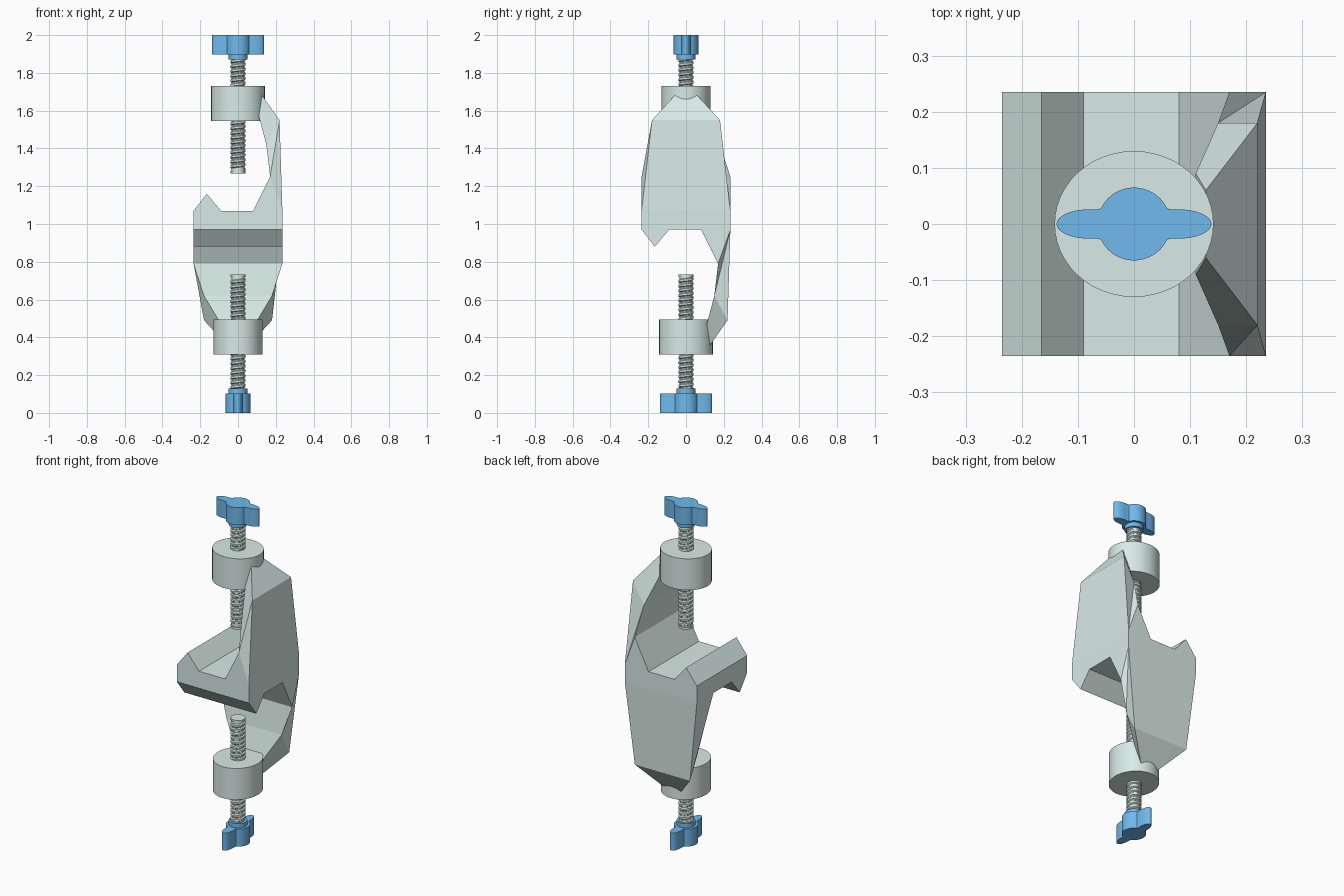
import bpy, bmesh
from math import sin, cos, pi, atan2, hypot
from mathutils import Matrix, Vector

if "Cube" in bpy.data.objects:
    bpy.data.objects.remove(bpy.data.objects["Cube"])


def material(name, rgb):
    m = bpy.data.materials.new(name)
    m.diffuse_color = (*rgb, 1)
    m.use_nodes = True
    m.node_tree.nodes["Principled BSDF"].inputs["Base Color"].default_value = m.diffuse_color
    return m


METAL = material("painted_metal", (0.69, 0.83, 0.79))
BLUE = material("blue_plastic", (0.16, 0.49, 0.84))


def flip(mid):
    """Half turn about the x=y line at height mid: turns an upper part into a lower one."""
    return (Matrix.Translation((0, 0, mid)) @ Matrix.Rotation(pi, 4, Vector((1, 1, 0)))
            @ Matrix.Translation((0, 0, -mid)))


def finish(bm, name, mat, smooth=False):
    bmesh.ops.recalc_face_normals(bm, faces=bm.faces)
    me = bpy.data.meshes.new(name)
    bm.to_mesh(me)
    bm.free()
    me.materials.append(mat)
    ob = bpy.data.objects.new(name, me)
    bpy.context.collection.objects.link(ob)
    if smooth:
        bpy.ops.object.select_all(action='DESELECT')
        ob.select_set(True)
        bpy.context.view_layer.objects.active = ob
        bpy.ops.object.shade_smooth_by_angle(angle=0.6)


def cylinder(bm, r, z0, z1, n=48, sx=1.0):
    m = Matrix.Translation((0, 0, (z0 + z1) / 2)) @ Matrix.Diagonal((sx, 1, 1, 1))
    bmesh.ops.create_cone(bm, cap_ends=True, segments=n, radius1=r, radius2=r,
                          depth=z1 - z0, matrix=m)


# Clamp jaw: profile points (x, z, half width in y), open at the mid plane
JAW = [(-.235, 1.02, .235), (-.235, 1.07, .235), (-.165, 1.16, .235), (-.09, 1.07, .235),
       (.08, 1.07, .235), (.17, 1.25, .235), (.15, 1.42, .18), (.11, 1.57, .09),
       (.128, 1.68, .06), (.22, 1.55, .18), (.235, 1.07, .235), (.235, 1.02, .235)]


def add_jaw(bm, matrix):
    rows = [[bm.verts.new(matrix @ Vector((x, s * w, z))) for x, z, w in JAW] for s in (-1, 1)]
    a, b = rows
    for i in range(len(JAW) - 1):
        bm.faces.new((a[i], a[i + 1], b[i + 1], b[i]))
    for k, r in enumerate(rows):
        bm.faces.new([r[i] for i in (0, 1, 2, 3, 4, 5, 10, 11)])
        arm = ((5, 6, 9), (5, 9, 10)) if k == 0 else ((5, 6, 10), (6, 9, 10))
        for tri in arm + ((6, 7, 9), (7, 8, 9)):
            bm.faces.new([r[i] for i in tri])


bm = bmesh.new()
add_jaw(bm, Matrix())
add_jaw(bm, flip(1.02))
bmesh.ops.remove_doubles(bm, verts=bm.verts, dist=0.001)
bmesh.ops.recalc_face_normals(bm, faces=bm.faces)
bmesh.ops.dissolve_limit(bm, angle_limit=0.01, verts=bm.verts, edges=bm.edges)
finish(bm, "clamp_body", METAL)


def thread(bm, z0, z1, pitch=0.0253, n=20):
    """Helical ridge swept around the screw core."""
    prof = [(.034, 0), (.034, .2), (.041, .4), (.041, .8), (.034, 1)]
    last = None
    for i in range(int((z1 - z0 - pitch) / pitch * n) + 1):
        t = 2 * pi * i / n
        ring = [bm.verts.new((r * cos(t), r * sin(t), z0 + pitch * (i / n + h))) for r, h in prof]
        if last:
            for j in range(len(prof) - 1):
                bm.faces.new((last[j], ring[j], ring[j + 1], last[j + 1]))
        last = ring


# Wing knob outline: a round hub joined with two oval wings
hub, c, a, b = .065, .08, .058, .026
outline = []
for k in range(64):
    t = 2 * pi * (k + .5) / 64
    x, y = hub * cos(t), hub * sin(t)
    if ((abs(x) - c) / a) ** 2 + (y / b) ** 2 > 1:
        outline.append((x, y))
    if k < 32:
        t = 2 * pi * k / 32
        x, y = c + a * cos(t), b * sin(t)
        if hypot(x, y) > hub:
            outline += [(x, y), (-x, y)]
outline.sort(key=lambda p: atan2(p[1], p[0]))

for side, mid in (("upper", None), ("lower", 1.0)):
    def place(bm, m=mid):
        if m:
            bm.transform(flip(m))

    # Threaded boss at the end of the arm
    bm = bmesh.new()
    cylinder(bm, .13, 1.545, 1.73, sx=1.09)
    if mid:
        bm.transform(flip(1.02))
    finish(bm, side + "_boss", METAL, True)

    # Screw with core, end tip and thread
    bm = bmesh.new()
    cylinder(bm, .0345, 1.275, 1.88, 24)
    cylinder(bm, .040, 1.268, 1.28, 24)
    thread(bm, 1.275, 1.885)
    place(bm)
    finish(bm, side + "_screw", METAL, True)

    # Wing knob and its collar
    bm = bmesh.new()
    face = bm.faces.new([bm.verts.new((x, y, 1.897)) for x, y in outline])
    top = bmesh.ops.extrude_face_region(bm, geom=[face], use_keep_orig=True)
    bmesh.ops.translate(bm, vec=(0, 0, .103),
                        verts=[v for v in top["geom"] if isinstance(v, bmesh.types.BMVert)])
    cylinder(bm, .05, 1.872, 1.9, 32)
    place(bm)
    finish(bm, side + "_wing_knob", BLUE, True)
